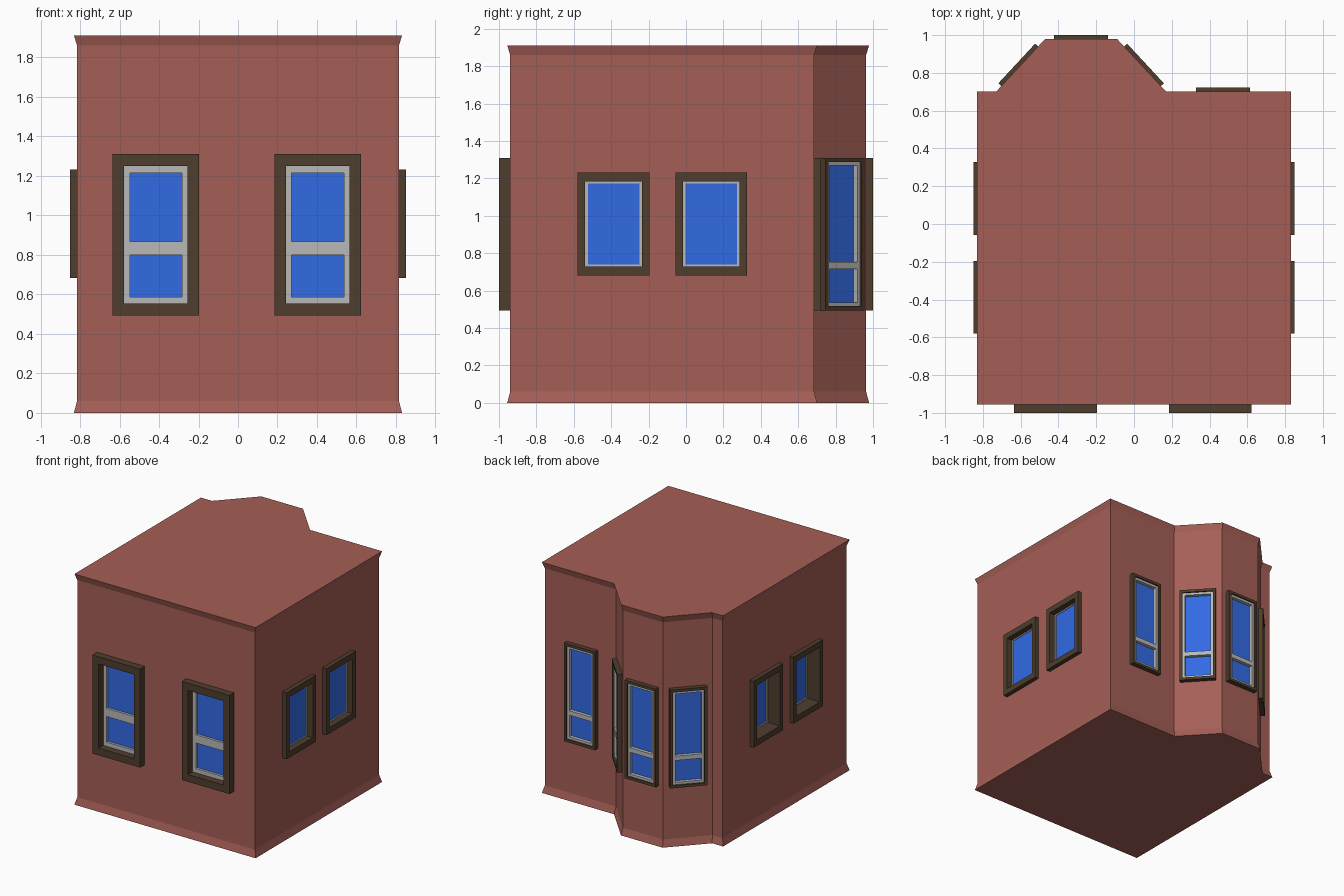
import bpy, bmesh
from math import atan2, pi
from mathutils import Matrix, Vector

cube = bpy.data.objects.get("Cube")
if cube:
    bpy.data.objects.remove(cube, do_unlink=True)


def material(name, rgb):
    m = bpy.data.materials.new(name)
    m.use_nodes = True
    m.diffuse_color = (*rgb, 1)
    m.node_tree.nodes["Principled BSDF"].inputs["Base Color"].default_value = (*rgb, 1)
    return m


BRICK = material("brick red", (0.376, 0.114, 0.093))
WOOD = material("dark brown wood", (0.078, 0.047, 0.027))
SASH = material("light grey sash", (0.485, 0.485, 0.485))
GLASS = material("blue glass", (0.032, 0.147, 0.775))


def finish(name, bm, mat, matrix=None):
    bmesh.ops.recalc_face_normals(bm, faces=bm.faces)
    me = bpy.data.meshes.new(name)
    bm.to_mesh(me)
    bm.free()
    me.materials.append(mat)
    ob = bpy.data.objects.new(name, me)
    if matrix:
        ob.matrix_world = matrix
    bpy.context.collection.objects.link(ob)
    return ob


def add_box(bm, lo, hi, matrix=Matrix()):
    lo, hi = Vector(lo), Vector(hi)
    size = Matrix.Diagonal((*(hi - lo), 1))
    bmesh.ops.create_cube(bm, size=1, matrix=matrix @ Matrix.Translation((lo + hi) / 2) @ size)


def skin(bm, loops, closed=False):
    """Join equal point loops with quads."""
    rows = [[bm.verts.new(p) for p in loop] for loop in loops]
    pairs = list(zip(rows, rows[1:])) + ([(rows[-1], rows[0])] if closed else [])
    for a, b in pairs:
        for i in range(len(a)):
            j = (i + 1) % len(a)
            bm.faces.new((a[i], a[j], b[j], b[i]))
    if not closed:
        bm.faces.new(rows[0])
        bm.faces.new(rows[-1])


def rect(w, h, y):
    return [(x * w / 2, y, z * h / 2) for x, z in ((-1, -1), (1, -1), (1, 1), (-1, 1))]


def ring(name, w, h, bx, bz, front, back, mat, matrix):
    bm = bmesh.new()
    iw, ih = w - 2 * bx, h - 2 * bz
    skin(bm, [rect(w, h, front), rect(iw, ih, front), rect(iw, ih, back), rect(w, h, back)], True)
    finish(name, bm, mat, matrix)


# House body: wall outline with a bay at the back, flared at base and eaves
BAY = -0.28
wall = [(-0.815, -0.94), (0.815, -0.94), (0.815, 0.685), (0.162, 0.685),
        (-0.096, 0.963), (-0.464, 0.963), (-0.722, 0.685), (-0.815, 0.685)]
flare = [(-0.831, -0.956), (0.831, -0.956), (0.831, 0.701), (0.17, 0.701),
         (-0.089, 0.979), (-0.471, 0.979), (-0.73, 0.701), (-0.831, 0.701)]
body = bmesh.new()
skin(body, [[(x, y, z) for x, y in line] for line, z in
            ((flare, 0), (wall, 0.06), (wall, 1.86), (flare, 1.912))])
house = finish("house_walls", body, BRICK)
cutters = bmesh.new()


def window(name, pos, normal, w, style):
    """Frame, sash, glass and optional crossbar; local -y points outward."""
    z0, z1, bx, bz, gx, gz, proud, sash_d, glass_d, bar = style
    h = z1 - z0
    m = Matrix.Translation((*pos, (z0 + z1) / 2)) @ Matrix.Rotation(
        atan2(normal[0], -normal[1]), 4, "Z")
    front, sash_y, glass_y = -proud, sash_d - proud, glass_d - proud
    back = glass_y + 0.012
    iw, ih = w - 2 * bx, h - 2 * bz
    ring(name + "_frame", w, h, bx, bz, front, back, WOOD, m)
    ring(name + "_sash", iw, ih, gx, gz, sash_y, back, SASH, m)
    pane = bmesh.new()
    add_box(pane, (-iw / 2, glass_y, -ih / 2), (iw / 2, glass_y + 0.008, ih / 2))
    finish(name + "_glass", pane, GLASS, m)
    if bar:
        rail = bmesh.new()
        mid = (z0 + z1) / 2
        add_box(rail, (-iw / 2 + gx, sash_y, bar[0] - mid), (iw / 2 - gx, glass_y, bar[1] - mid))
        finish(name + "_crossbar", rail, SASH, m)
    add_box(cutters, (-(iw + bx) / 2, -0.1, -(ih + bz) / 2),
            ((iw + bx) / 2, max(back - 0.002, 0.006), (ih + bz) / 2), m)


# Style: bottom, top, frame border x/z, sash border x/z, proud, sash depth, glass depth, bar
front_style = (0.493, 1.31, 0.058, 0.06, 0.029, 0.035, 0.06, 0.06, 0.08, (0.8, 0.868))
back_style = (0.495, 1.31, 0.022, 0.022, 0.02, 0.02, 0.038, 0.012, 0.04, (0.717, 0.754))
right_style = (0.682, 1.232, 0.04, 0.048, 0.014, 0.01, 0.036, 0.05, 0.056, None)
left_style = right_style[:7] + (0.112, 0.12, None)

for side, x in (("left", 0.404), ("right", -0.416)):
    window("front_window_" + side, (x, -0.94), (0, -1), 0.438, front_style)
for place, y in (("rear", 0.135), ("fore", -0.387)):
    window("east_window_" + place, (0.815, y), (1, 0), 0.384, right_style)
    window("west_window_" + place, (-0.815, y), (-1, 0), 0.384, left_style)
window("back_window", (0.472, 0.685), (0, 1), 0.285, back_style)
window("bay_window_centre", (BAY, 0.963), (0, 1), 0.286, back_style)
for side, s in (("left", 1), ("right", -1)):
    window("bay_window_" + side, (BAY + s * 0.313, 0.824), (s * 0.278, 0.258), 0.286, back_style)

# Cut the window openings into the walls
cutter = finish("opening_cutter", cutters, BRICK)
cutter.hide_render = True
mod = house.modifiers.new("openings", "BOOLEAN")
mod.operation = "DIFFERENCE"
mod.solver = "EXACT"
mod.object = cutter
bpy.context.view_layer.update()
cut = bpy.data.meshes.new_from_object(house.evaluated_get(bpy.context.evaluated_depsgraph_get()))
house.modifiers.clear()
house.data = cut
bpy.data.objects.remove(cutter, do_unlink=True)
